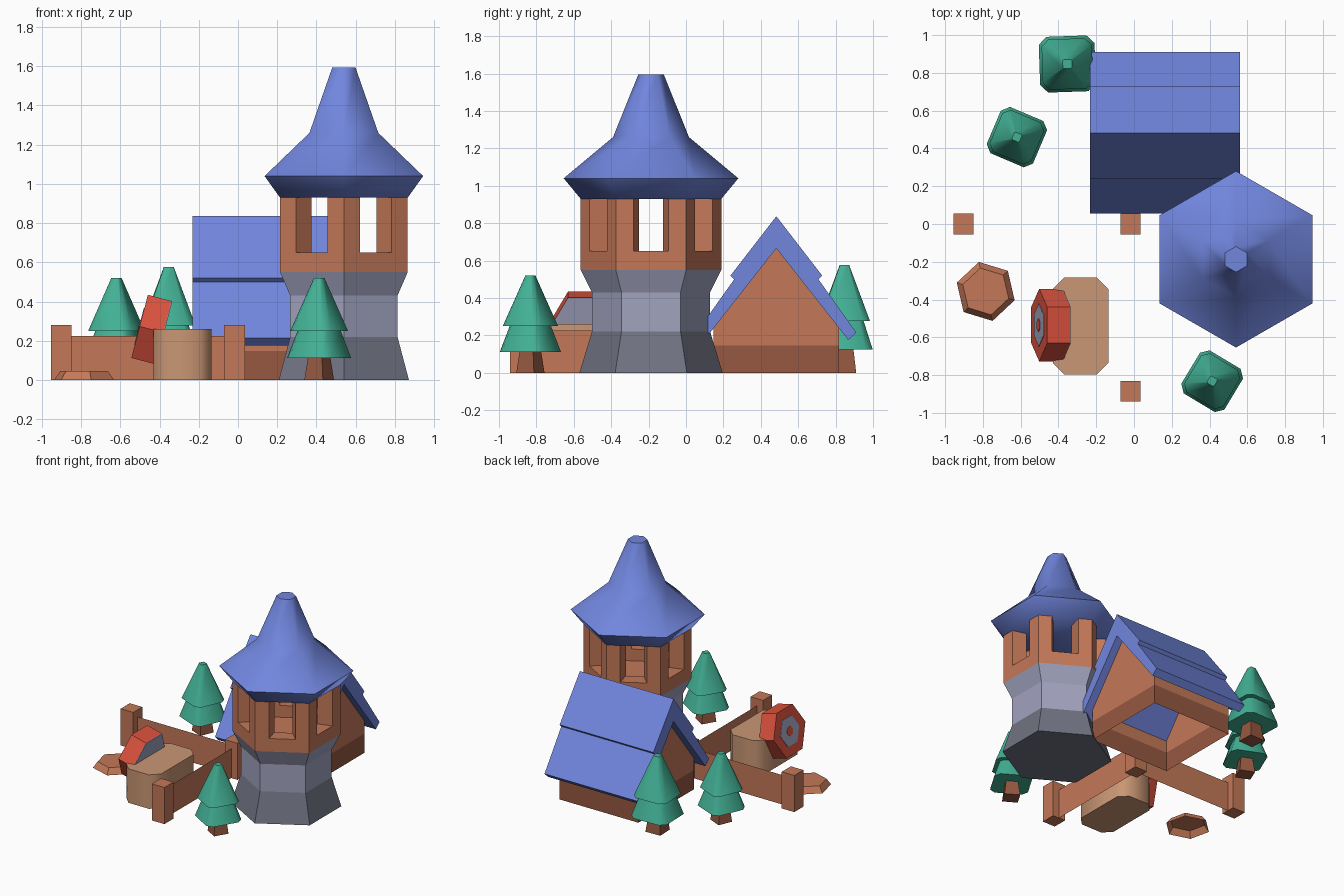
import bpy, bmesh, math
from mathutils import Vector, Matrix

if "Cube" in bpy.data.objects:
    bpy.data.objects.remove(bpy.data.objects["Cube"])


def material(name, r, g, b):
    lin = [((c / 255 + 0.055) / 1.055) ** 2.4 for c in (r, g, b)]
    m = bpy.data.materials.new(name)
    m.diffuse_color = (*lin, 1)
    m.use_nodes = True
    m.node_tree.nodes["Principled BSDF"].inputs["Base Color"].default_value = m.diffuse_color
    return m


BLUE = material("blue_roof", 113, 134, 222)
STONE = material("stone", 161, 163, 191)
DARK_STONE = material("dark_stone", 112, 115, 130)
WOOD = material("wood", 196, 120, 88)
DARK_WOOD = material("dark_wood", 150, 88, 64)
GREEN = material("leaf_green", 66, 176, 148)
STRAW = material("straw", 202, 151, 117)
RED = material("red", 220, 82, 62)


def loft(name, rings, mats, bottom=True, top=True, smooth=None):
    """Skin a list of point rings; mats is one material or one per band."""
    bands = len(rings) - 1
    if not isinstance(mats, list):
        mats = [mats] * bands
    slots = list(dict.fromkeys(mats))
    bm = bmesh.new()
    vs = [[bm.verts.new(p) for p in ring] for ring in rings]
    n = len(rings[0])
    for k in range(bands):
        for i in range(n):
            j = (i + 1) % n
            f = bm.faces.new((vs[k][i], vs[k][j], vs[k + 1][j], vs[k + 1][i]))
            f.material_index = slots.index(mats[k])
    if bottom:
        bm.faces.new(vs[0][::-1]).material_index = slots.index(mats[0])
    if top:
        bm.faces.new(vs[-1]).material_index = slots.index(mats[-1])
    bmesh.ops.recalc_face_normals(bm, faces=bm.faces)
    return finish(name, bm, slots, smooth)


def finish(name, bm, slots, smooth=None):
    me = bpy.data.meshes.new(name)
    bm.to_mesh(me)
    bm.free()
    for m in slots:
        me.materials.append(m)
    if smooth:
        me.shade_smooth()
        me.set_sharp_from_angle(angle=math.radians(smooth))
    ob = bpy.data.objects.new(name, me)
    bpy.context.collection.objects.link(ob)
    return ob


def sheet(name, pts, mat):
    bm = bmesh.new()
    bm.faces.new([bm.verts.new(p) for p in pts])
    return finish(name, bm, [mat])


def hexagon(cx, cy, r, z, turn=90):
    return [Vector((cx + r * math.cos(math.radians(turn + 60 * i)),
                    cy + r * math.sin(math.radians(turn + 60 * i)), z)) for i in range(6)]


def rect(cx, cy, hx, hy, z, cut=0.0, turn=0):
    """Rectangle ring, optionally with cut corners and a turn in degrees."""
    if cut:
        p = [(hx, -hy + cut), (hx, hy - cut), (hx - cut, hy), (-hx + cut, hy),
             (-hx, hy - cut), (-hx, -hy + cut), (-hx + cut, -hy), (hx - cut, -hy)]
    else:
        p = [(hx, -hy), (hx, hy), (-hx, hy), (-hx, -hy)]
    rot = Matrix.Rotation(math.radians(turn), 3, 'Z')
    return [rot @ Vector((x, y, 0)) + Vector((cx, cy, z)) for x, y in p]


# Tower: flared stone base
TX, TY = 0.54, -0.187
loft("tower_base", [hexagon(TX, TY, r, z) for r, z in
     [(0.383, 0), (0.316, 0.22), (0.316, 0.43), (0.376, 0.55)]],
     [DARK_STONE, STONE, STONE])
# Tower: lookout parapet with sunken floor
loft("lookout_parapet", [hexagon(TX, TY, r, z) for r, z in
     [(0.376, 0.55), (0.376, 0.65), (0.255, 0.65), (0.255, 0.56)]], WOOD, bottom=False)
# Tower: six corner posts with sides pointing at the centre
corners = hexagon(0, 0, 0.376, 0)
for i in range(6):
    v = corners[i]
    a = v.lerp(corners[i - 1], 0.253)
    b = v.lerp(corners[(i + 1) % 6], 0.253)
    section = [a, v, b, b * 0.68, v * 0.68, a * 0.68]
    loft(f"lookout_post_{i + 1}", [[p + Vector((TX, TY, z)) for p in section]
         for z in (0.65, 0.93)], WOOD, False, False)
# Tower: flared roof
loft("tower_roof", [hexagon(TX, TY, r, z) for r, z in
     [(0.376, 0.93), (0.467, 1.04), (0.203, 1.26), (0.068, 1.595)]], BLUE, smooth=58)

# House: walls with dark plinth, open underneath
HY, X0, X1 = 0.483, -0.17, 0.50
loft("house_walls", [rect((X0 + X1) / 2, HY, (X1 - X0) / 2, 0.335, z)
     for z in (0, 0.147, 0.24)], [DARK_WOOD, WOOD], False, False)
for name, x in (("left_gable", X0), ("right_gable", X1)):
    pts = [(x, HY - 0.335, 0.24), (x, HY + 0.335, 0.24), (x, HY, 0.668)]
    sheet(name, pts if x > 0 else pts[::-1], WOOD)
# House: stepped two-layer roof, mirrored about the ridge
half = [(0.245, 0.52), (0.225, 0.50), (0.428, 0.215), (0.385, 0.175)]
profile = ([(0, 0.837)] + half + [(0, 0.665)] + [(-y, z) for y, z in half[::-1]])
loft("house_roof", [[(x, HY + y, z) for y, z in profile] for x in (-0.233, 0.56)], BLUE)

# Fence: three posts and two thin boards
FX0, FX1, FY = -0.902, -0.018, -0.885
for i, (x, y) in enumerate([(FX0, 0), (FX1, 0), (FX1, FY)]):
    loft(f"fence_post_{i + 1}", [rect(x, y, 0.053, 0.055, z) for z in (0, 0.28)], WOOD)
sheet("back_fence_board", [(FX0, 0, 0), (FX1, 0, 0), (FX1, 0, 0.225), (FX0, 0, 0.225)], WOOD)
sheet("side_fence_board", [(FX1, FY, 0), (FX1, 0, 0), (FX1, 0, 0.225), (FX1, FY, 0.225)], WOOD)

# Straw bale
loft("straw_bale", [rect(-0.283, -0.54, 0.147, 0.256, z, 0.06) for z in (0, 0.26)],
     STRAW, smooth=50)

# Target leaning on the bale
lean = math.radians(14.7)
up = Vector((math.sin(lean), 0, math.cos(lean)))
axis = Vector((math.cos(lean), 0, -math.sin(lean)))
centre = Vector((-0.44, -0.535, 0.257))


def disc(name, r, d0, d1, mat):
    ring = [(r * math.cos(math.pi / 3 * i), r * math.sin(math.pi / 3 * i)) for i in range(6)]
    return loft(name, [[centre + axis * d + Vector((0, c, 0)) + up * s for c, s in ring]
                       for d in (d0, d1)], mat)


disc("target_body", 0.192, -0.064, 0.061, RED)
disc("target_back", 0.192, 0.061, 0.065, STONE)
disc("target_ring", 0.113, -0.067, -0.064, STONE)
disc("target_centre", 0.036, -0.070, -0.067, RED)

# Low dirt mound, open underneath
loft("mound", [hexagon(-0.785, -0.357, r, z, 43) for r, z in [(0.16, 0), (0.127, 0.045)]],
     WOOD, bottom=False)

# Trees: square trunk and two tapered tiers with cut corners
for i, (x, y, s, turn) in enumerate([(-0.353, 0.847, 1.11, 2), (-0.62, 0.46, 1.0, -23),
                                     (0.414, -0.832, 1.0, -31)]):
    loft(f"tree_trunk_{i + 1}", [rect(x, y, h * s, h * s, z * s, 0, turn)
         for h, z in [(0.055, 0), (0.04, 0.13)]], DARK_WOOD)
    loft(f"tree_leaves_{i + 1}", [rect(x, y, h * s, h * s, z * s, h * 0.28 * s, turn)
         for h, z in [(0.133, 0.112), (0.09, 0.25), (0.12, 0.25), (0.022, 0.52)]],
         GREEN, smooth=50)
